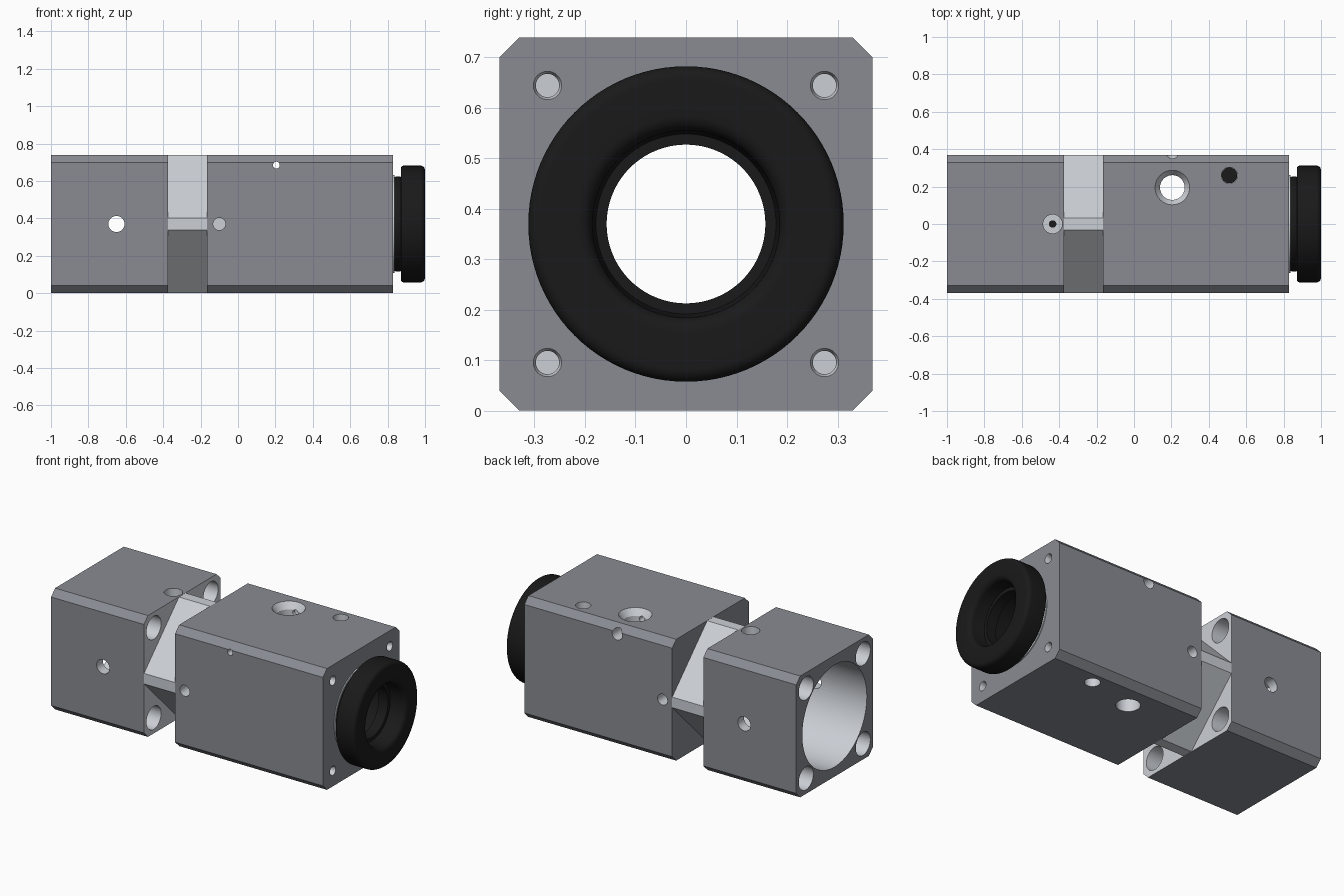
import bpy, bmesh, math
from mathutils import Matrix, Vector

if "Cube" in bpy.data.objects:
    bpy.data.objects.remove(bpy.data.objects["Cube"])

CZ = 0.37   # height of the optical axis


def material(name, rgb):
    m = bpy.data.materials.new(name)
    m.diffuse_color = (*rgb, 1)
    m.use_nodes = True
    m.node_tree.nodes["Principled BSDF"].inputs["Base Color"].default_value = m.diffuse_color
    return m


dark = material("dark_metal", (0.25, 0.26, 0.29))
light = material("bare_metal", (0.60, 0.63, 0.67))
black = material("black_rubber", (0.01, 0.01, 0.01))


def add_object(name, bm, *mats):
    bmesh.ops.recalc_face_normals(bm, faces=bm.faces)
    me = bpy.data.meshes.new(name)
    bm.to_mesh(me)
    bm.free()
    for m in mats:
        me.materials.append(m)
    ob = bpy.data.objects.new(name, me)
    bpy.context.collection.objects.link(ob)
    return ob


def activate(ob):
    bpy.ops.object.select_all(action='DESELECT')
    ob.select_set(True)
    bpy.context.view_layer.objects.active = ob


def smooth(ob):
    activate(ob)
    bpy.ops.object.shade_smooth_by_angle(angle=math.radians(30))


def block(name, x0, x1, half, flat, *mats):
    """Prism along x: a square with its corners cut to leave edges of +-flat."""
    pts = [(half, flat), (flat, half), (-flat, half), (-half, flat),
           (-half, -flat), (-flat, -half), (flat, -half), (half, -flat)]
    bm = bmesh.new()
    base = bm.faces.new([bm.verts.new((x0, y, z + CZ)) for y, z in pts])
    ext = bmesh.ops.extrude_face_region(bm, geom=[base], use_keep_orig=True)
    bmesh.ops.translate(bm, vec=(x1 - x0, 0, 0),
                        verts=[v for v in ext["geom"] if isinstance(v, bmesh.types.BMVert)])
    return add_object(name, bm, *mats)


def rod(name, a, b, r, r2=None, mat=light, n=48):
    """Cylinder or cone from point a to point b."""
    a, b = Vector(a), Vector(b)
    d = b - a
    rot = Vector((0, 0, 1)).rotation_difference(d).to_matrix().to_4x4()
    bm = bmesh.new()
    bmesh.ops.create_cone(bm, cap_ends=True, segments=n, radius1=r,
                          radius2=r if r2 is None else r2, depth=d.length,
                          matrix=Matrix.Translation((a + b) / 2) @ rot)
    return add_object(name, bm, mat)


def drill(ob, a, b, r, r2=None, n=48):
    c = rod("cutter", a, b, r, r2, n=n)
    c.hide_render = True
    mod = ob.modifiers.new("drill", 'BOOLEAN')
    mod.operation, mod.solver, mod.object = 'DIFFERENCE', 'EXACT', c
    mod.material_mode = 'TRANSFER'
    activate(ob)
    bpy.ops.object.modifier_apply(modifier=mod.name)
    bpy.data.objects.remove(c)


def lathe(name, profile, mat, n=96):
    """Closed (x, radius) outline spun around the optical axis."""
    bm = bmesh.new()
    vs = [bm.verts.new((x, 0, CZ + r)) for x, r in profile]
    es = [bm.edges.new((vs[i], vs[(i + 1) % len(vs)])) for i in range(len(vs))]
    bmesh.ops.spin(bm, geom=vs + es, cent=(0, 0, CZ), axis=(1, 0, 0),
                   angle=math.tau, steps=n, use_merge=True)
    bmesh.ops.remove_doubles(bm, verts=bm.verts, dist=1e-5)
    ob = add_object(name, bm, mat)
    smooth(ob)
    return ob


def arc(cx, cr, rad, a0, a1, n=6):
    return [(cx + rad * math.cos(math.radians(a0 + (a1 - a0) * i / n)),
             cr + rad * math.sin(math.radians(a0 + (a1 - a0) * i / n))) for i in range(n + 1)]


# Rear block: wide bore, four corner clearance holes, cross hole, top screw pocket
rear = block("rear_block", -1, -0.375, 0.369, 0.33, dark, light)
for f in rear.data.polygons:
    if f.normal.x > 0.9:
        f.material_index = 1
drill(rear, (-1.05, 0, CZ), (-0.50, 0, CZ), 0.31, n=96)
drill(rear, (-0.55, 0, CZ), (-0.30, 0, CZ), 0.25, n=96)
for sy in (-1, 1):
    for sz in (-1, 1):
        drill(rear, (-1.05, sy * 0.274, CZ + sz * 0.274), (-0.3, sy * 0.274, CZ + sz * 0.274), 0.07)
drill(rear, (-0.65, -0.5, CZ), (-0.65, 0.5, CZ), 0.043)
drill(rear, (-0.435, 0, 0.67), (-0.435, 0, 0.8), 0.051)
smooth(rear)
rod("top_screw_socket", (-0.435, 0, 0.64), (-0.435, 0, 0.673), 0.02, mat=black, n=24)

# Diamond-shaped neck between the blocks
neck = block("diamond_neck", -0.376, -0.164, 0.368, 0.032, light)
drill(neck, (-0.5, 0, CZ), (0, 0, CZ), 0.25, n=96)
smooth(neck)

# Main block with its bore and holes
main = block("main_block", -0.165, 0.83, 0.369, 0.33, dark)
drill(main, (-0.3, 0, CZ), (0.36, 0, CZ), 0.25, n=96)
drill(main, (0.34, 0, CZ), (0.9, 0, CZ), 0.26, n=96)
for s in (-1, 1):
    drill(main, (-0.1, s * 0.5, CZ), (-0.1, s * 0.29, CZ), 0.033)
    for sz in (-1, 1):
        y, z = s * 0.274, CZ + sz * 0.274
        drill(main, (0.70, y, z), (0.9, y, z), 0.023)
        drill(main, (0.815, y, z), (0.845, y, z), 0.023, 0.033)
# vertical through hole with a stepped top, plus a smaller one beside it
drill(main, (0.205, 0.195, -0.1), (0.205, 0.195, 0.9), 0.066)
drill(main, (0.205, 0.195, 0.70), (0.205, 0.195, 0.78), 0.066, 0.12)
for z0, z1 in ((-0.1, 0.2), (0.54, 0.9)):
    drill(main, (0.51, 0.26, z0), (0.51, 0.26, z1), 0.043)
# small cross hole near the top edge, counterbored at the back
drill(main, (0.205, -0.5, 0.685), (0.205, 0.5, 0.685), 0.018)
drill(main, (0.205, 0.28, 0.685), (0.205, 0.5, 0.685), 0.034)
smooth(main)

# Black tube inside the main block, closing the side hole
lathe("inner_tube", [(0.36, 0.259), (0.83, 0.259), (0.83, 0.20), (0.36, 0.20)], black)
rod("side_hole_plug", (0.51, 0.26, 0.15), (0.51, 0.26, 0.60), 0.042, mat=black)

# Bare metal ring where the eyepiece meets the block
lathe("mount_ring", [(0.825, 0.262), (0.836, 0.262), (0.836, 0.2), (0.825, 0.2)], light)

# Rubber eyepiece: narrow collar, rounded cup and stepped opening
profile = [(0.836, 0.157), (0.836, 0.252)]
profile += arc(0.862, 0.245, 0.01, 90, 0, 4)
profile += [(0.872, 0.245)]
profile += arc(0.885, 0.298, 0.014, 180, 90)
profile += arc(0.975, 0.287, 0.025, 90, 0, 8)
profile += arc(0.970, 0.215, 0.030, 0, -90, 8)
profile += [(0.93, 0.183), (0.90, 0.178), (0.90, 0.157)]
lathe("rubber_eyepiece", profile, black)
